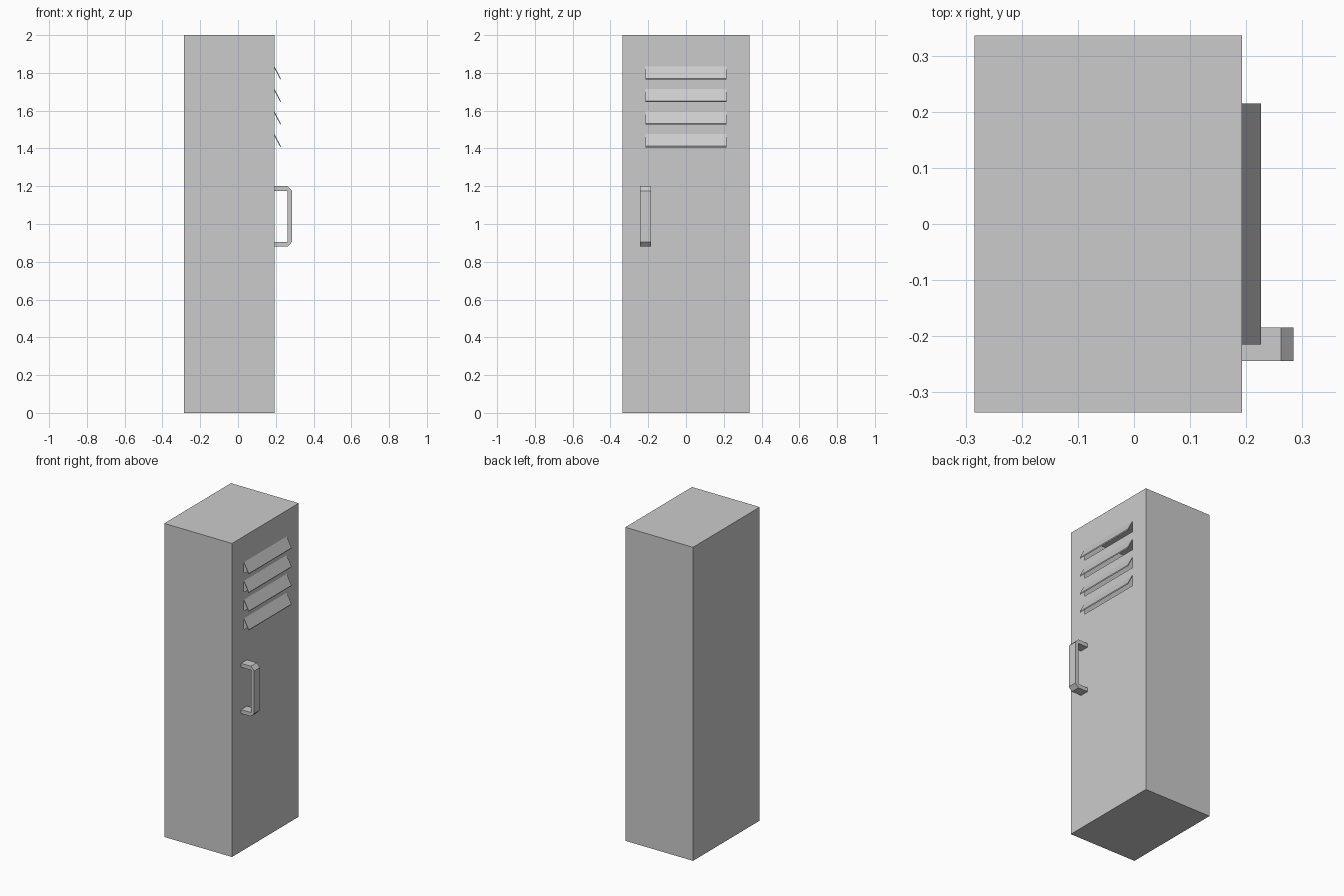
import bpy, bmesh

if "Cube" in bpy.data.objects:
    bpy.data.objects.remove(bpy.data.objects["Cube"])

X0, X1, HY, H = -0.285, 0.193, 0.336, 2.0
SLOT_Y = 0.215
SLOT_H = 0.07
SLOT_BOTTOMS = [1.406 + 0.1195 * i for i in range(4)]


def make_object(name, bm):
    bmesh.ops.remove_doubles(bm, verts=bm.verts, dist=1e-5)
    me = bpy.data.meshes.new(name)
    bm.to_mesh(me)
    bm.free()
    ob = bpy.data.objects.new(name, me)
    bpy.context.collection.objects.link(ob)
    return ob


def extrude_profile(name, pts, y0, y1):
    """Closed (x, z) profile extruded along y."""
    bm = bmesh.new()
    face = bm.faces.new([bm.verts.new((x, y0, z)) for x, z in pts])
    ext = bmesh.ops.extrude_face_region(bm, geom=[face])
    verts = [g for g in ext["geom"] if isinstance(g, bmesh.types.BMVert)]
    bmesh.ops.translate(bm, verts=verts, vec=(0, y1 - y0, 0))
    bmesh.ops.recalc_face_normals(bm, faces=bm.faces)
    return make_object(name, bm)


# Hollow cabinet: sheet box without its door side
bm = bmesh.new()
bmesh.ops.create_cube(bm, size=1)
for v in bm.verts:
    v.co = (X1 if v.co.x > 0 else X0, v.co.y * 2 * HY, (v.co.z + 0.5) * H)
door_side = [f for f in bm.faces if f.normal.x > 0.9]
bmesh.ops.delete(bm, geom=door_side, context='FACES_ONLY')
make_object("cabinet", bm)

# Door panel with open vent slots
bm = bmesh.new()
ys = [-HY, -SLOT_Y, SLOT_Y, HY]
zs = [0.0]
for b in SLOT_BOTTOMS:
    zs += [b, b + SLOT_H]
zs.append(H)
for r in range(len(zs) - 1):
    for c in range(3):
        if r % 2 == 1 and c == 1:
            continue
        quad = [(ys[c], zs[r]), (ys[c + 1], zs[r]),
                (ys[c + 1], zs[r + 1]), (ys[c], zs[r + 1])]
        bm.faces.new([bm.verts.new((X1, y, z)) for y, z in quad])
make_object("door_panel", bm)

# Louvre slats slanting out over the slots
for i, b in enumerate(SLOT_BOTTOMS):
    t = b + SLOT_H
    extrude_profile(f"vent_slat_{i + 1}",
                    [(X1, t), (X1 + 0.034, b + 0.006),
                     (X1 + 0.031, b), (X1, t - 0.01)], -SLOT_Y, SLOT_Y)

# Door handle with chamfered outer corners
extrude_profile("door_handle",
                [(X1, 1.2), (0.262, 1.2), (0.285, 1.176), (0.285, 0.904),
                 (0.262, 0.88), (X1, 0.88), (X1, 0.905), (0.261, 0.905),
                 (0.261, 1.175), (X1, 1.175)], -0.244, -0.185)
